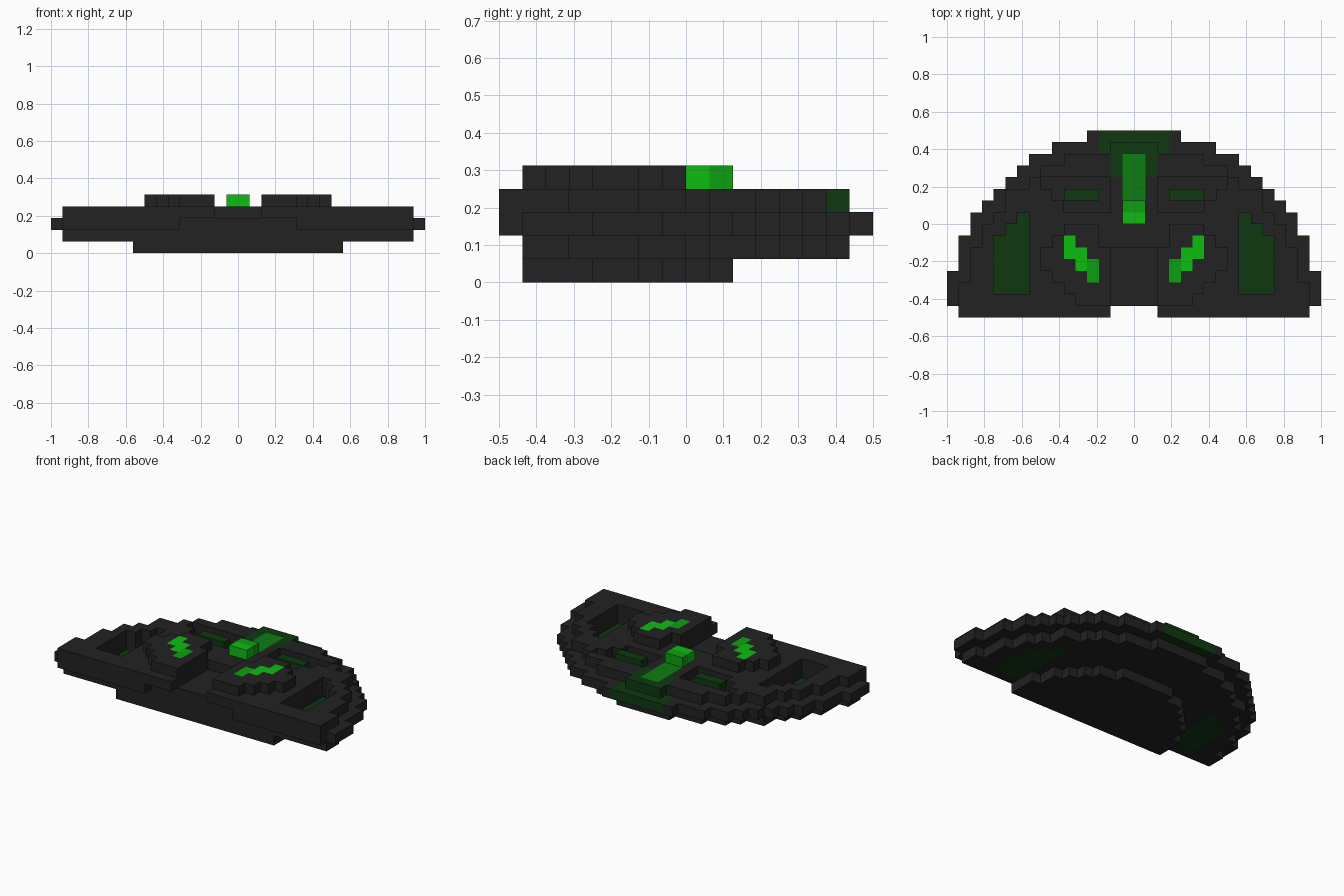
import bpy, bmesh, math
from mathutils import Vector

cube = bpy.data.objects.get("Cube")
if cube:
    bpy.data.objects.remove(cube)

U = 1 / 16  # edge of one block


def material(name, r, g, b):
    m = bpy.data.materials.new(name)
    m.use_nodes = True
    m.diffuse_color = (r, g, b, 1)
    m.node_tree.nodes["Principled BSDF"].inputs["Base Color"].default_value = (r, g, b, 1)
    return m


MATS = [material("charcoal", .016, .016, .016),
        material("dark green", .0044, .040, .0052),
        material("medium green", .004, .205, .006),
        material("strong green", .004, .352, .006),
        material("bright green", .004, .515, .005)]
BLACK, DARK, MEDIUM, STRONG, BRIGHT = range(5)


def disc(radius, centre, y0, y1):
    """Cells of a half disc; each cell is named by its lower left corner."""
    cells = {}
    for y in range(y0, y1):
        w = round(math.sqrt(max(0, radius ** 2 - (y + .5 - centre) ** 2)))
        cells.update({(x, y): BLACK for x in range(-w, w)})
    return cells


def rect(x0, x1, y0, y1):
    return [(x, y) for x in range(x0, x1) for y in range(y0, y1)]


def both(cells):
    return list(cells) + [(-1 - x, y) for x, y in cells]


def paint(layer, cells, colour):
    for c in cells:
        layer[c] = colour


def cut(layer, cells):
    for c in cells:
        layer.pop(c, None)


def build(name, layer, level):
    """Turn a layer of cells into a block mesh with merged flat faces."""
    bm = bmesh.new()
    sides = [(1, 0, 0), (-1, 0, 0), (0, 1, 0), (0, -1, 0), (0, 0, 1), (0, 0, -1)]
    for (x, y), colour in layer.items():
        mid = Vector((x + .5, y + .5, level + .5))
        for d in sides:
            if d[2] == 0 and (x + d[0], y + d[1]) in layer:
                continue
            n = Vector(d)
            a = Vector((d[1], d[2], d[0]))
            b = n.cross(a)
            corners = [mid + (n + a * i + b * j) / 2
                       for i, j in ((-1, -1), (1, -1), (1, 1), (-1, 1))]
            f = bm.faces.new([bm.verts.new(c * U) for c in corners])
            f.material_index = colour
    bmesh.ops.remove_doubles(bm, verts=bm.verts[:], dist=U / 100)
    bmesh.ops.dissolve_limit(bm, angle_limit=.01, verts=bm.verts[:],
                             edges=bm.edges[:], delimit={'MATERIAL'})
    mesh = bpy.data.meshes.new(name)
    bm.to_mesh(mesh)
    bm.free()
    for m in MATS:
        mesh.materials.append(m)
    bpy.context.collection.objects.link(bpy.data.objects.new(name, mesh))


# Stepped wells that pass through the upper plates
well = both(rect(9, 10, -6, 1) + rect(10, 11, -6, 0) + rect(11, 12, -6, -1))

# Small half-round base
build("base", disc(9, -7, -7, 2), 0)

# Lower plate with green well floors
lower = disc(14.9, -8, -7, 7)
paint(lower, well, DARK)
build("lower_plate", lower, 1)

# Wide rim plate with front recess and green back patch
rim = disc(16, -8, -8, 8)
cut(rim, both(rect(15, 16, -8, -7)) + rect(-5, 5, -8, -7) + well)
paint(rim, rect(-3, 3, 6, 8), DARK)
build("rim_plate", rim, 2)

# Upper plate with front channel, trenches, bars and centre stripe
upper = disc(14.9, -8, -8, 7)
cut(upper, well + rect(-2, 2, -8, -2) + both(rect(2, 5, 6, 7)))
cut(upper, both(rect(2, 8, 3, 4) + rect(2, 7, 2, 3) + rect(2, 6, 1, 2)))
paint(upper, both(rect(3, 6, 2, 3)), DARK)
paint(upper, rect(-2, 2, 4, 7), DARK)
paint(upper, rect(-1, 1, 2, 6), MEDIUM)
build("upper_plate", upper, 3)

# Raised eye mounts with slanted green eyes
spans = [(2, 5), (2, 6), (2, 7), (2, 8), (2, 8), (3, 7), (3, 6)]
mount = {(x, y - 7): BLACK for y, (a, b) in enumerate(spans) for x in range(a, b)}
paint(mount, rect(3, 4, -5, -3), STRONG)
paint(mount, rect(4, 5, -4, -2), BRIGHT)
paint(mount, rect(5, 6, -3, -1), BRIGHT)
build("left_eye_mount", mount, 4)
build("right_eye_mount", {(-1 - x, y): c for (x, y), c in mount.items()}, 4)

# Raised nose block at the end of the stripe
nose = {}
paint(nose, rect(-1, 1, 0, 1), BRIGHT)
paint(nose, rect(-1, 1, 1, 2), STRONG)
build("nose_block", nose, 4)
